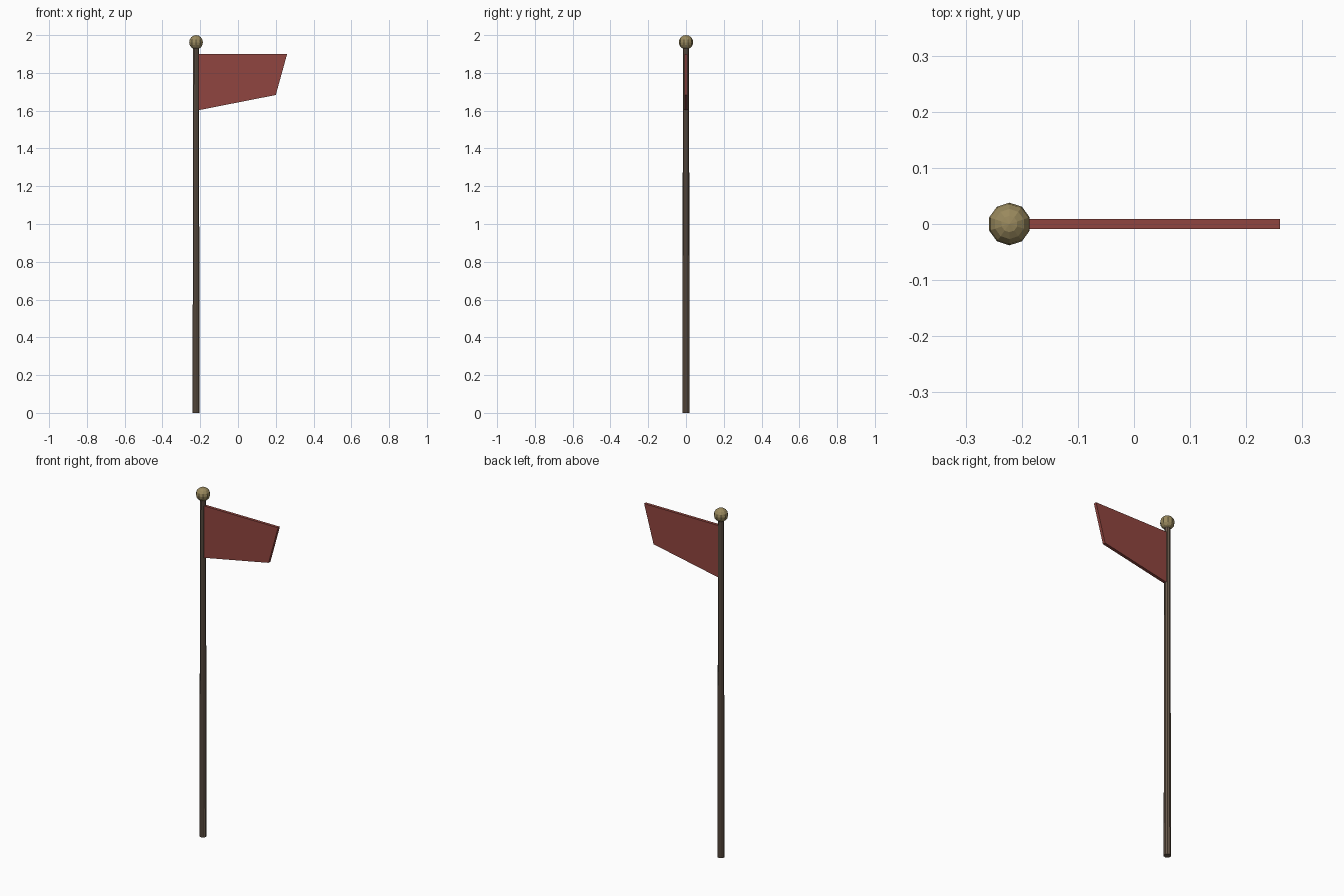
import bpy, bmesh

if "Cube" in bpy.data.objects:
    bpy.data.objects.remove(bpy.data.objects["Cube"])

POLE_X = -0.222


def material(name, rgb):
    m = bpy.data.materials.new(name)
    m.diffuse_color = (*rgb, 1)
    m.use_nodes = True
    m.node_tree.nodes["Principled BSDF"].inputs["Base Color"].default_value = m.diffuse_color
    return m


def finish(obj, name, mat):
    obj.name = name
    obj.data.materials.append(mat)


wood = material("dark_wood", (0.14, 0.10, 0.07))
brass = material("brass", (0.32, 0.25, 0.11))
cloth = material("red_cloth", (0.28, 0.06, 0.05))

# Slightly tapered pole
bpy.ops.mesh.primitive_cone_add(vertices=10, radius1=0.0195, radius2=0.016,
                                depth=1.94, location=(POLE_X, 0, 0.97))
finish(bpy.context.object, "pole", wood)

# Ball on top of the pole
bpy.ops.mesh.primitive_uv_sphere_add(segments=10, ring_count=8, radius=0.038,
                                     location=(POLE_X, 0, 1.962))
finish(bpy.context.object, "finial_ball", brass)

# Flag: flat outline extruded to a thin slab
outline = [(POLE_X, 1.60), (0.20, 1.683), (0.26, 1.90), (POLE_X, 1.90)]
half = 0.0085
bm = bmesh.new()
face = bm.faces.new([bm.verts.new((x, -half, z)) for x, z in outline])
ext = bmesh.ops.extrude_face_region(bm, geom=[face], use_keep_orig=True)
moved = [g for g in ext["geom"] if isinstance(g, bmesh.types.BMVert)]
bmesh.ops.translate(bm, verts=moved, vec=(0, 2 * half, 0))
bmesh.ops.recalc_face_normals(bm, faces=bm.faces)
mesh = bpy.data.meshes.new("flag")
bm.to_mesh(mesh)
bm.free()
flag = bpy.data.objects.new("flag", mesh)
bpy.context.collection.objects.link(flag)
finish(flag, "flag", cloth)
